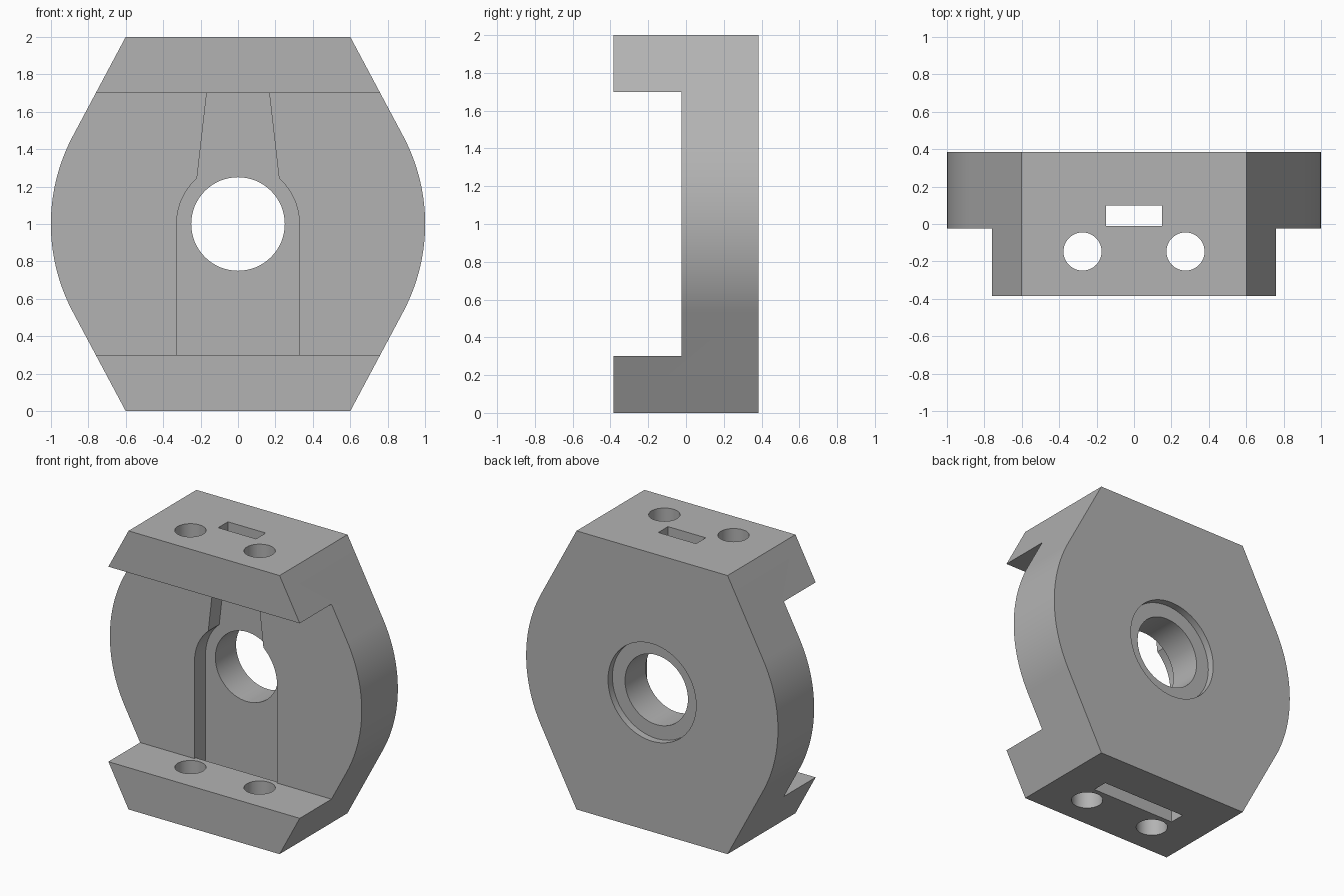
import bpy
import bmesh
import math
from mathutils import Vector

cube = bpy.data.objects.get("Cube")
if cube:
    bpy.data.objects.remove(cube, do_unlink=True)

FRONT, BACK = -0.385, 0.385      # overall depth
PLATE = -0.025                   # front face of the plate
FLANGE_LOW, FLANGE_HIGH = 0.3, 1.7
CENTRE = 1.0                     # height of the bore axis

metal = bpy.data.materials.new("plain grey")
metal.use_nodes = True
grey = (0.45, 0.45, 0.45, 1)
metal.diffuse_color = grey
metal.node_tree.nodes["Principled BSDF"].inputs["Base Color"].default_value = grey


def prism(name, points, direction):
    """Extrude a flat closed outline along a direction."""
    bm = bmesh.new()
    face = bm.faces.new([bm.verts.new(p) for p in points])
    moved = bmesh.ops.extrude_face_region(bm, geom=[face])["geom"]
    verts = [v for v in moved if isinstance(v, bmesh.types.BMVert)]
    bmesh.ops.translate(bm, verts=verts, vec=Vector(direction))
    bmesh.ops.recalc_face_normals(bm, faces=bm.faces)
    mesh = bpy.data.meshes.new(name)
    bm.to_mesh(mesh)
    bm.free()
    obj = bpy.data.objects.new(name, mesh)
    bpy.context.collection.objects.link(obj)
    mesh.materials.append(metal)
    return obj


def arc(radius, start, end, steps):
    """Points (x, z) on an arc about the bore axis, angles in radians."""
    angles = [start + (end - start) * i / steps for i in range(steps + 1)]
    return [(radius * math.cos(a), CENTRE + radius * math.sin(a)) for a in angles]


def along_y(name, outline, y0, y1):
    return prism(name, [(x, y0, z) for x, z in outline], (0, y1 - y0, 0))


def box(name, x0, x1, y0, y1, z0, z1):
    return along_y(name, [(x0, z0), (x1, z0), (x1, z1), (x0, z1)], y0, y1)


def mirrored(half):
    return half + [(-x, z) for x, z in reversed(half)]


# Body: straight shoulders running tangent into round sides
tangent = math.atan2(0.4706, 0.8824)
half = [(0.6, 0)] + arc(1, -tangent, tangent, 32) + [(0.6, 2)]
body = along_y("clamp_body", mirrored(half), FRONT, BACK)

# Gap between the two flanges
cutters = [box("flange_gap", -2, 2, -1, PLATE, FLANGE_LOW, FLANGE_HIGH)]

# Keyhole-like recess in the front of the plate
half = [(0.328, FLANGE_LOW)] + arc(0.328, 0, math.atan2(0.245, 0.22), 12)
half.append((0.167, FLANGE_HIGH))
cutters.append(along_y("front_recess", mirrored(half), -0.1, 0.1))

# Slots leading through the flanges into the recess
cutters.append(box("top_slot", -0.15, 0.15, -0.01, 0.1, 1.6, 2.1))
cutters.append(box("bottom_slot", -0.328, 0.328, -0.01, 0.1, -0.1, 0.4))

# Bore and its shallow counterbore at the back
circle = 2 * math.pi
cutters.append(along_y("bore", arc(0.25, 0, circle, 64)[:-1], -0.2, 0.5))
cutters.append(along_y("counterbore", arc(0.35, 0, circle, 64)[:-1], BACK - 0.05, 0.5))

# Vertical bolt holes through both flanges
for side in (-1, 1):
    ring = [(side * 0.275 + x, -0.147 + z - CENTRE, -0.1)
            for x, z in arc(0.102, 0, circle, 40)[:-1]]
    cutters.append(prism("bolt_hole", ring, (0, 0, 2.2)))

# Cut everything out, then drop the cutters
bpy.ops.object.select_all(action="DESELECT")
body.select_set(True)
bpy.context.view_layer.objects.active = body
for cutter in cutters:
    mod = body.modifiers.new(cutter.name, "BOOLEAN")
    mod.operation = "DIFFERENCE"
    mod.solver = "EXACT"
    mod.object = cutter
    bpy.ops.object.modifier_apply(modifier=mod.name)
    bpy.data.objects.remove(cutter, do_unlink=True)

bpy.ops.object.shade_smooth_by_angle(angle=math.radians(25))
